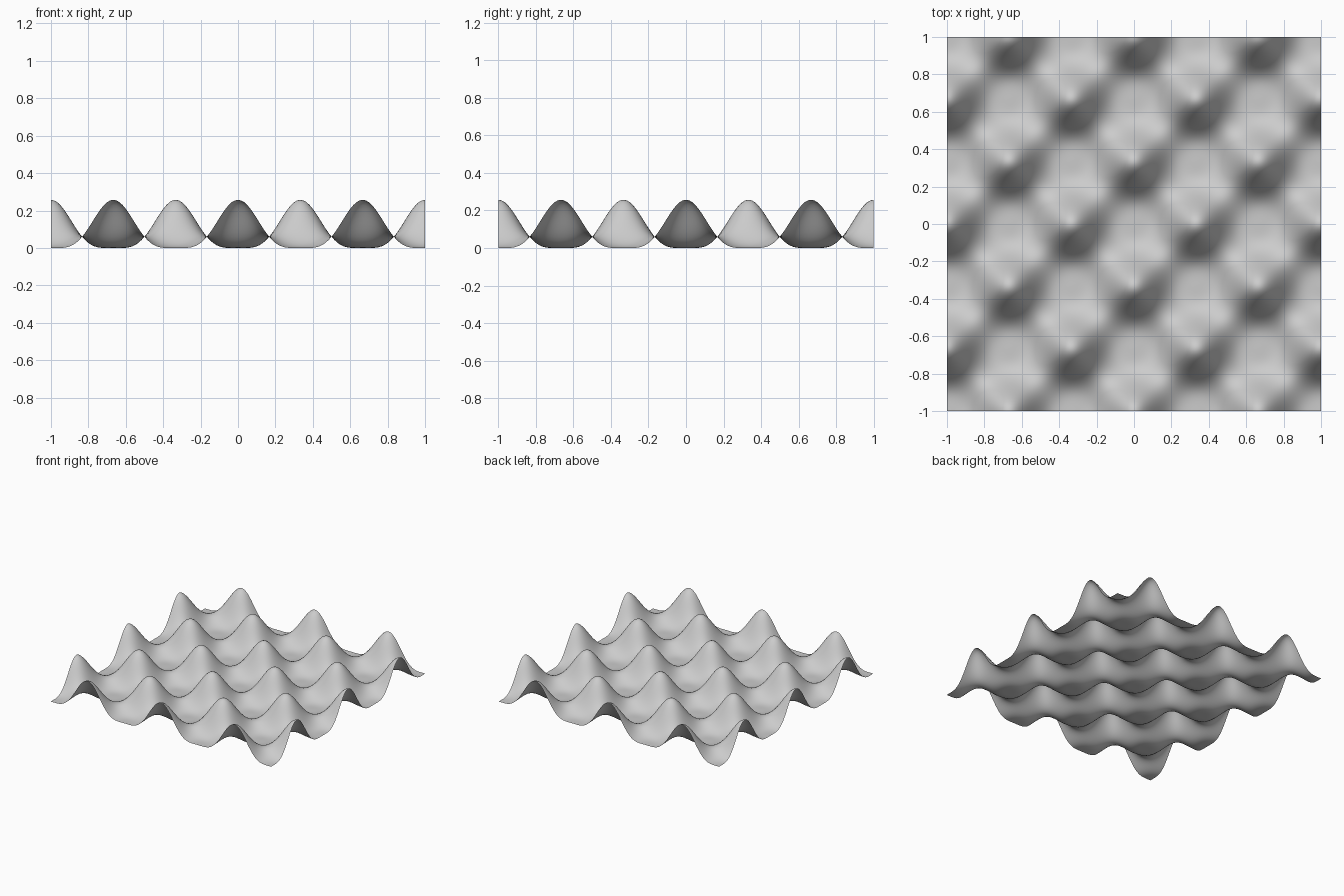
import bpy, bmesh
from math import cos, pi

if "Cube" in bpy.data.objects:
    bpy.data.objects.remove(bpy.data.objects["Cube"])

CELLS = 120           # grid resolution per side
FREQ = 3 * pi         # three full waves across the 2 unit sheet


def height(x, y):
    # checkerboard of tall rounded peaks and wide flat valleys
    t = -cos(FREQ * x) * cos(FREQ * y)
    return 0.0595 + 0.1285 * t + 0.069 * t * t


# open, single-layer wavy sheet
bm = bmesh.new()
bmesh.ops.create_grid(bm, x_segments=CELLS, y_segments=CELLS, size=1.0)
for v in bm.verts:
    v.co.z = height(v.co.x, v.co.y)
low = min(v.co.z for v in bm.verts)
for v in bm.verts:
    v.co.z -= low
for f in bm.faces:
    f.smooth = True

mesh = bpy.data.meshes.new("wavy_sheet")
bm.to_mesh(mesh)
bm.free()
sheet = bpy.data.objects.new("wavy_sheet", mesh)
bpy.context.collection.objects.link(sheet)
